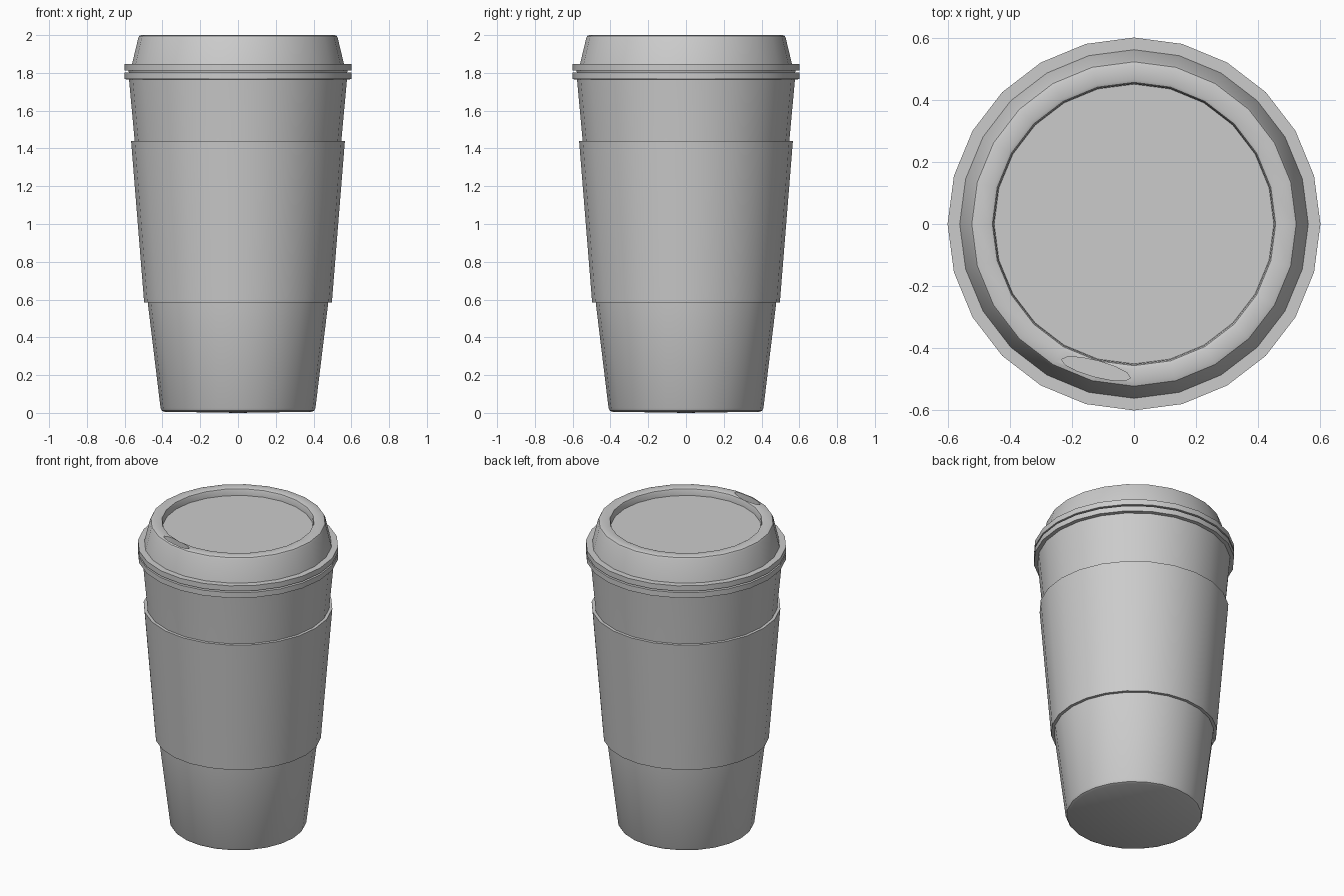
import bpy, bmesh, math
from mathutils import Matrix

if "Cube" in bpy.data.objects:
    bpy.data.objects.remove(bpy.data.objects["Cube"])

SIDES = 24


def lathe(name, profile, closed=False):
    """Spin (radius, z) points around z; radius 0 makes a pole."""
    bm = bmesh.new()
    rings = []
    for r, z in profile:
        if r == 0:
            rings.append([bm.verts.new((0, 0, z))] * SIDES)
        else:
            angles = [2 * math.pi * i / SIDES for i in range(SIDES)]
            rings.append([bm.verts.new((r * math.cos(a), r * math.sin(a), z)) for a in angles])
    pairs = list(zip(rings, rings[1:]))
    if closed:
        pairs.append((rings[-1], rings[0]))
    for a, b in pairs:
        for i in range(SIDES):
            j = (i + 1) % SIDES
            bm.faces.new(dict.fromkeys((a[i], a[j], b[j], b[i])))
    bmesh.ops.recalc_face_normals(bm, faces=bm.faces)
    mesh = bpy.data.meshes.new(name)
    bm.to_mesh(mesh)
    bm.free()
    obj = bpy.data.objects.new(name, mesh)
    bpy.context.collection.objects.link(obj)
    return obj


def smooth(obj):
    bpy.ops.object.select_all(action='DESELECT')
    obj.select_set(True)
    bpy.context.view_layer.objects.active = obj
    bpy.ops.object.shade_smooth_by_angle(angle=math.radians(32))


# Tapered paper cup with a flat rim
cup = lathe("cup", [(0, 0), (0.39, 0.006), (0.403, 0.012), (0.41, 0.025),
                    (0.478, 0.585), (0.547, 1.44), (0.577, 1.765), (0.6, 1.767),
                    (0.6, 1.802), (0.565, 1.802), (0, 1.802)])

# Insulating sleeve around the cup
sleeve = lathe("sleeve", [(0.475, 0.585), (0.497, 0.585), (0.566, 1.44), (0.542, 1.44)], closed=True)

# Lid with a lip, raised drinking ring and sunken centre
lid = lathe("lid", [(0, 1.79), (0.575, 1.79), (0.58, 1.812), (0.6, 1.812), (0.6, 1.847),
                    (0.561, 1.847), (0.528, 1.985), (0.522, 1.996), (0.51, 2.0),
                    (0.466, 2.0), (0.456, 1.996), (0.452, 1.985), (0.45, 1.955), (0, 1.955)])

# Sip opening cut into the front of the drinking ring
bpy.ops.mesh.primitive_cylinder_add(vertices=12, radius=1, depth=0.14, location=(-0.122, -0.466, 2.0))
cutter = bpy.context.object
cutter.name = "sip_cutter"
cutter.data.transform(Matrix.Diagonal((0.115, 0.026, 1, 1)))
cutter.rotation_euler.z = math.radians(-15)
cutter.hide_render = True

cut = lid.modifiers.new("sip_opening", 'BOOLEAN')
cut.operation = 'DIFFERENCE'
cut.solver = 'EXACT'
cut.object = cutter
bpy.context.view_layer.objects.active = lid
bpy.ops.object.modifier_apply(modifier=cut.name)
bpy.data.objects.remove(cutter)

for part in (cup, sleeve, lid):
    smooth(part)
